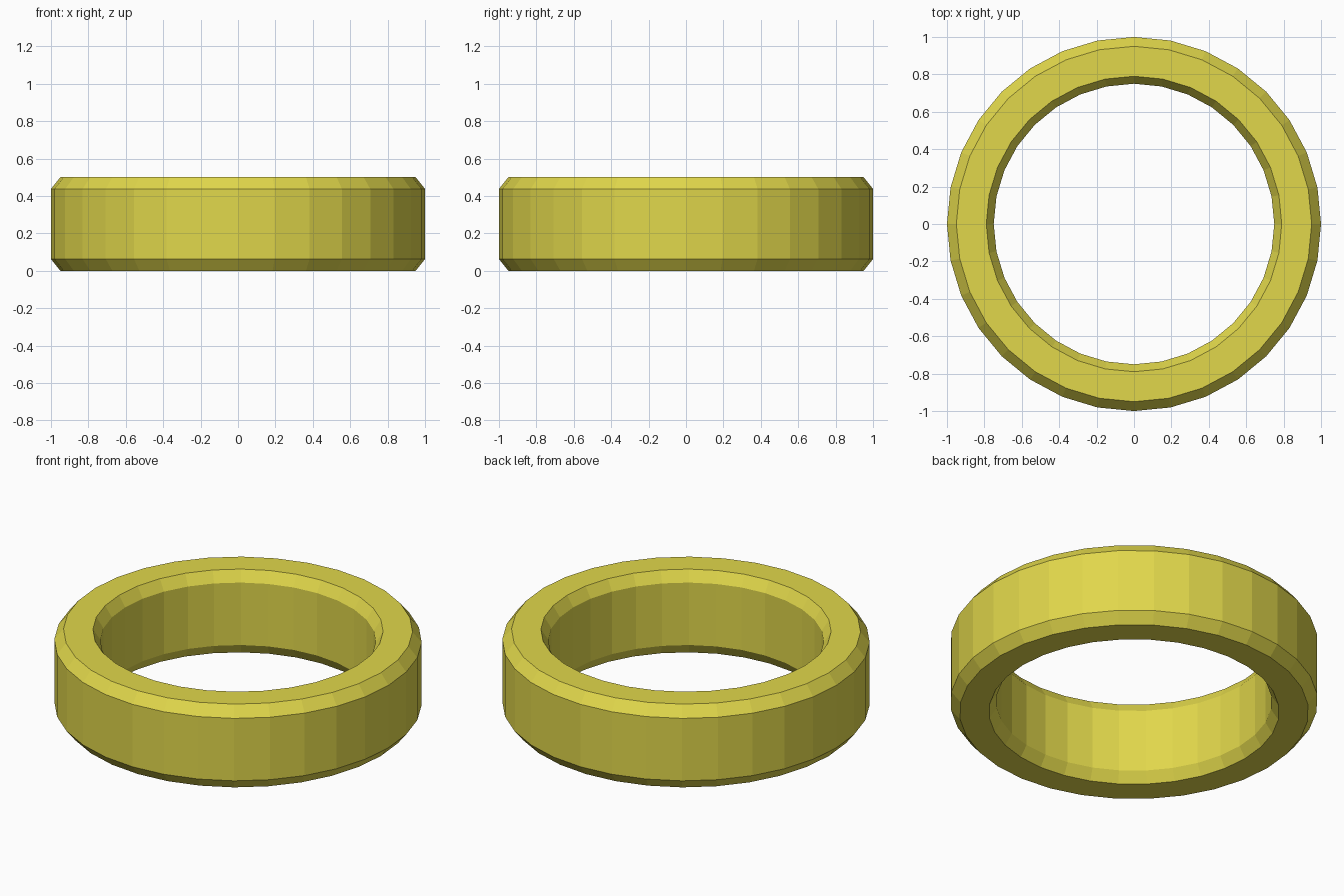
import bpy, bmesh
from math import cos, sin, tau

if "Cube" in bpy.data.objects:
    bpy.data.objects.remove(bpy.data.objects["Cube"])

SIDES = 32
# Chamfered cross-section as (radius, height)
PROFILE = [(0.95, 0), (1, 0.0625), (1, 0.4375), (0.95, 0.5),
           (0.79, 0.5), (0.75, 0.4375), (0.75, 0.0625), (0.79, 0)]

# Ring band: sweep the cross-section around z
bm = bmesh.new()
rings = [[bm.verts.new((r * cos(tau * i / SIDES), r * sin(tau * i / SIDES), z))
          for r, z in PROFILE] for i in range(SIDES)]
n = len(PROFILE)
for i in range(SIDES):
    a, b = rings[i], rings[(i + 1) % SIDES]
    for j in range(n):
        k = (j + 1) % n
        bm.faces.new((a[j], b[j], b[k], a[k]))
bmesh.ops.recalc_face_normals(bm, faces=bm.faces)
mesh = bpy.data.meshes.new("ring_band")
bm.to_mesh(mesh)
bm.free()
ring = bpy.data.objects.new("ring_band", mesh)
bpy.context.collection.objects.link(ring)

# Yellow colour
mat = bpy.data.materials.new("yellow")
mat.diffuse_color = (0.75, 0.68, 0.07, 1)
mat.use_nodes = True
mat.node_tree.nodes["Principled BSDF"].inputs["Base Color"].default_value = mat.diffuse_color
mesh.materials.append(mat)
